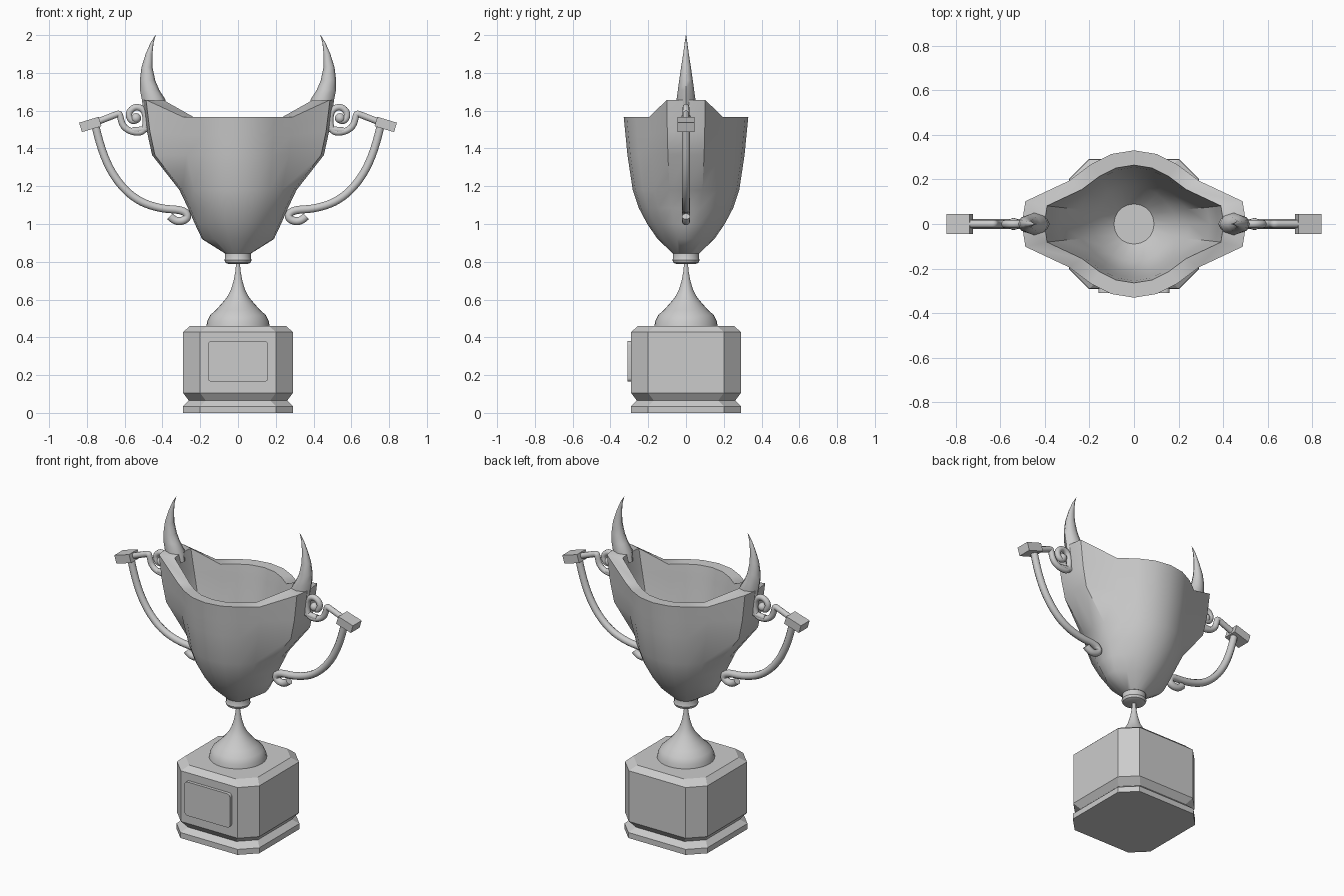
import bpy, bmesh, math
from mathutils import Vector

if "Cube" in bpy.data.objects:
    bpy.data.objects.remove(bpy.data.objects["Cube"])


def loft(name, rings, smooth=None, mods=True):
    """Skin a list of equal-length rings, capping both ends."""
    bm = bmesh.new()
    vs = [[bm.verts.new(p) for p in r] for r in rings]
    n = len(rings[0])
    for a, b in zip(vs, vs[1:]):
        for i in range(n):
            j = (i + 1) % n
            bm.faces.new((a[i], a[j], b[j], b[i]))
    bm.faces.new(vs[0][::-1])
    bm.faces.new(vs[-1])
    bmesh.ops.recalc_face_normals(bm, faces=bm.faces)
    me = bpy.data.meshes.new(name)
    bm.to_mesh(me)
    bm.free()
    ob = bpy.data.objects.new(name, me)
    bpy.context.collection.objects.link(ob)
    if smooth:
        smooth_shade(ob, smooth)
    return ob


def select(ob):
    bpy.ops.object.select_all(action='DESELECT')
    ob.select_set(True)
    bpy.context.view_layer.objects.active = ob


def smooth_shade(ob, angle=35):
    select(ob)
    bpy.ops.object.shade_smooth_by_angle(angle=math.radians(angle))


def circle(r, z, n=28):
    return [(r * math.cos(2 * math.pi * i / n), r * math.sin(2 * math.pi * i / n), z) for i in range(n)]


def tube(name, pts, radius):
    """Round rod along a smooth path in the XZ plane."""
    cu = bpy.data.curves.new(name, 'CURVE')
    cu.dimensions = '3D'
    cu.bevel_depth = radius
    cu.bevel_resolution = 3
    cu.use_fill_caps = True
    sp = cu.splines.new('NURBS')
    sp.points.add(len(pts) - 1)
    for p, (x, z) in zip(sp.points, pts):
        p.co = (x, 0, z, 1)
    sp.order_u = 3
    sp.use_endpoint_u = True
    sp.resolution_u = 5
    ob = bpy.data.objects.new(name, cu)
    bpy.context.collection.objects.link(ob)
    select(ob)
    bpy.ops.object.convert(target='MESH')
    smooth_shade(bpy.context.object, 50)


# Plinth: square with cut corners, waisted near the foot
def cut_square(h, z, c=0.09):
    k = h - c
    return [(h, -k, z), (h, k, z), (k, h, z), (-k, h, z),
            (-h, k, z), (-h, -k, z), (-k, -h, z), (k, -h, z)]


loft("plinth", [cut_square(h, z) for h, z in
                [(.292, 0), (.292, .035), (.26, .065), (.29, .105), (.29, .428), (.255, .46)]])

# Plaque with rounded corners on the front
outline = []
for cx, cz, a0 in [(.14, .36, 0), (-.14, .36, 90), (-.14, .185, 180), (.14, .185, 270)]:
    for k in range(5):
        a = math.radians(a0 + k * 22.5)
        outline.append((cx + .02 * math.cos(a), cz + .02 * math.sin(a)))
loft("plaque", [[(x, y, z) for x, z in outline] for y in (-.285, -.31)], 35)

# Stem and collar
loft("stem", [circle(r, z) for r, z in
              [(.168, .455), (.163, .485), (.148, .517), (.115, .547), (.085, .58), (.058, .613),
               (.038, .65), (.023, .7), (.014, .75), (.01, .795)]], 40)
loft("collar", [circle(r, z) for r, z in
                [(.05, .788), (.066, .795), (.072, .81), (.068, .818), (.068, .85)]], 40)


# Cup: twenty-sided bowl whose two ends are pulled outward along x
def cup_ring(r, half_x, z, rise=0.0, scale=1.0):
    ring = []
    for i in range(20):
        a = 2 * math.pi * i / 20
        c, s = math.cos(a), math.sin(a)
        k = min(i % 10, 10 - i % 10)          # steps away from the x axis
        pull = (1, 1, .14, 0, 0, 0)[k] * (half_x - r)
        up = rise if k < 2 else 0
        ring.append((scale * (r * c + math.copysign(pull, c)), scale * r * s, z + up))
    return ring


loft("cup", [
    cup_ring(.07, .07, .845), cup_ring(.15, .19, .92), cup_ring(.205, .228, 1.0),
    cup_ring(.25, .265, 1.085), cup_ring(.282, .31, 1.18), cup_ring(.31, .455, 1.365),
    cup_ring(.32, .482, 1.47, .02), cup_ring(.33, .503, 1.567, .09),
    cup_ring(.33, .503, 1.565, .088, .8), cup_ring(.33, .49, 1.49, .03, .77),
    cup_ring(.24, .34, 1.33), cup_ring(.215, .25, 1.18), cup_ring(.17, .185, 1.03),
    cup_ring(.09, .09, .94)], 35)

for side, s in (("left", -1), ("right", 1)):
    # Curved horn on the raised end of the rim
    rings = []
    for x, z, rx, ry in [(.44, 1.6, .062, .05), (.447, 1.66, .062, .05), (.468, 1.71, .051, .043),
                         (.479, 1.76, .041, .036), (.482, 1.83, .029, .026),
                         (.471, 1.9, .018, .015), (.455, 1.96, .008, .007), (.436, 2.0, .001, .001)]:
        rings.append([(s * (x + rx * math.cos(i * math.pi / 4)), ry * math.sin(i * math.pi / 4), z)
                      for i in range(8)])
    loft(side + "_horn", rings, 50)

    # Tilted block at the outer corner of the handle
    bpy.ops.mesh.primitive_cube_add(size=1, location=(s * .782, 0, 1.527),
                                    rotation=(0, s * math.radians(17), 0))
    block = bpy.context.object
    block.name = side + "_handle_block"
    block.scale = (.108, .088, .052)

    # Upper arm ending in a scroll against the cup
    tube(side + "_handle_scroll", [(s * x, z) for x, z in
         [(.76, 1.535), (.65, 1.578), (.63, 1.585), (.625, 1.575), (.61, 1.515), (.56, 1.485),
          (.50, 1.485), (.485, 1.54), (.495, 1.605), (.545, 1.625), (.585, 1.585),
          (.56, 1.535), (.53, 1.555)]], .018)
    tube(side + "_scroll_foot", [(s * x, z) for x, z in
         [(.56, 1.495), (.52, 1.495), (.46, 1.51)]], .018)
    bpy.ops.mesh.primitive_uv_sphere_add(segments=16, ring_count=8, radius=.027,
                                         location=(s * .54, 0, 1.56))
    bpy.context.object.name = side + "_scroll_bead"
    smooth_shade(bpy.context.object, 60)

    # Sweeping lower arm with a small curl at its end
    tube(side + "_handle_arm", [(s * x, z) for x, z in
         [(.755, 1.52), (.725, 1.39), (.65, 1.235), (.54, 1.125), (.41, 1.08),
          (.29, 1.075), (.262, 1.04), (.29, 1.015), (.335, 1.015), (.36, 1.04)]], .022)
